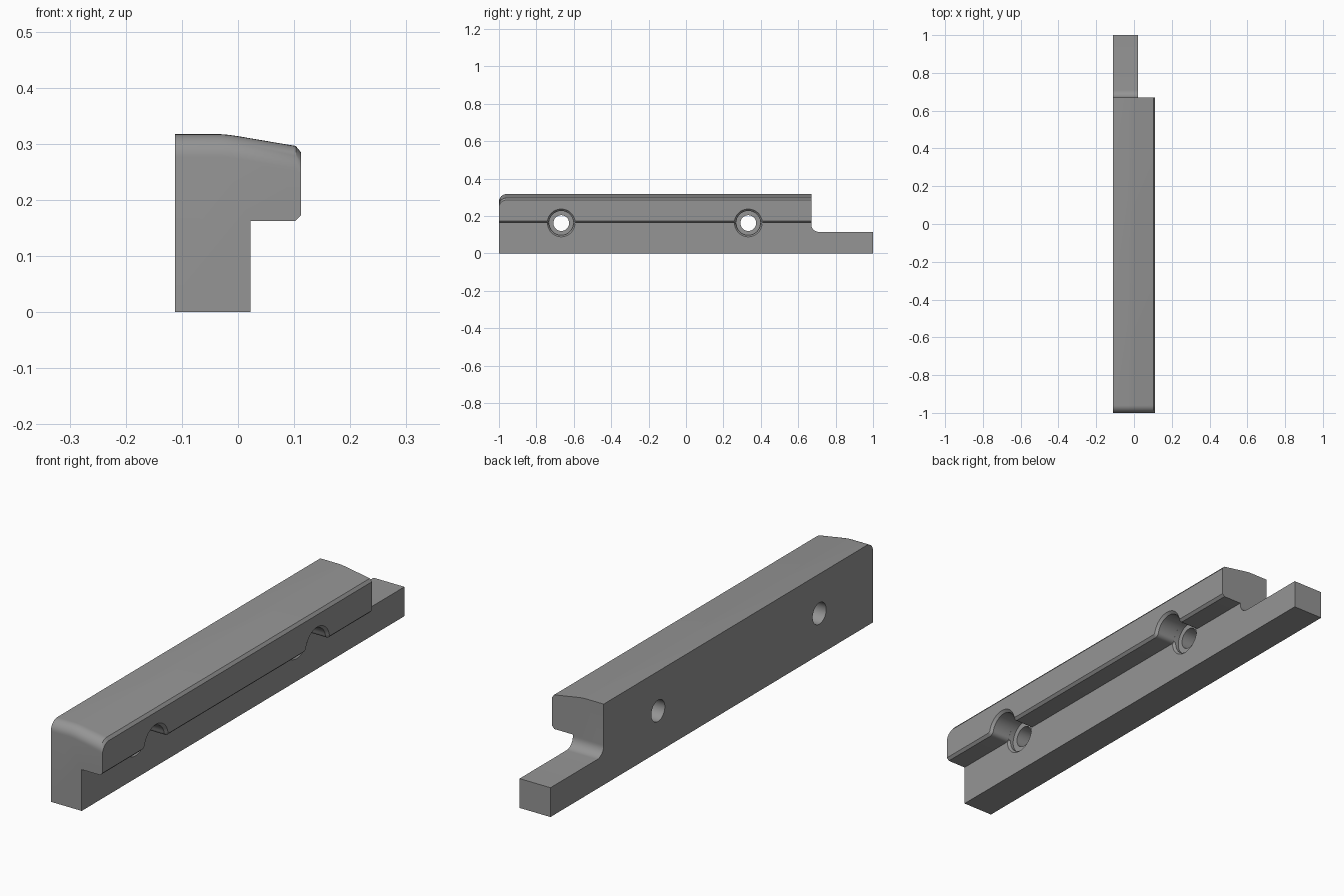
import bpy, bmesh
from math import sin, cos, pi, asin, sqrt

if "Cube" in bpy.data.objects:
    bpy.data.objects.remove(bpy.data.objects["Cube"])

HOLES = (-0.667, 0.333)   # bolt positions along y
ZC = 0.162                # underside of the lip and hole centre height
LEG = 0.022               # outer face of the lower leg

grey = bpy.data.materials.new("mid grey")
grey.diffuse_color = (0.30, 0.30, 0.30, 1)
grey.use_nodes = True
grey.node_tree.nodes["Principled BSDF"].inputs["Base Color"].default_value = grey.diffuse_color


def loft(name, rings):
    """Closed solid through rings that share one point count."""
    bm = bmesh.new()
    vs = [[bm.verts.new(p) for p in r] for r in rings]
    n = len(vs[0])
    for a, b in zip(vs, vs[1:]):
        for i in range(n):
            j = (i + 1) % n
            bm.faces.new((a[i], a[j], b[j], b[i]))
    bm.faces.new(vs[0][::-1])
    bm.faces.new(vs[-1])
    bmesh.ops.recalc_face_normals(bm, faces=bm.faces)
    me = bpy.data.meshes.new(name)
    bm.to_mesh(me)
    bm.free()
    ob = bpy.data.objects.new(name, me)
    me.materials.append(grey)
    bpy.context.collection.objects.link(ob)
    return ob


# Clamp bar: sloped top, rounded over at the front end
top = [(0.112, 0.285), (0.103, 0.296), (0.0, 0.3135), (-0.015, 0.3157),
       (-0.03, 0.317), (-0.112, 0.317)]
R = 0.04
rows = [(-1 + R * (1 - cos(a)), R * (1 - sin(a)))
        for a in [i * pi / 16 for i in range(9)]] + [(1, 0)]
bar = loft("clamp_bar", [
    [(-0.112, y, 0), (0.112, y, 0)] + [(x, y, z - d) for x, z in top]
    for y, d in rows])


# Space under the lip, with flared arches at the bolts and a chamfered edge
def underside(x, off):
    pts = [(x, -1.2, -0.1), (x, -1.2, ZC + off)]
    r, f = 0.065, 0.02
    dy = sqrt((r + f) ** 2 - f ** 2)
    t = asin(f / (r + f))
    for c in HOLES:
        for s in (-1, 1):
            flare = [(x, c + s * (dy - (f - off) * sin(a)),
                      ZC + f - (f - off) * cos(a))
                     for a in [(pi / 2 - t) * i / 8 for i in range(9)]]
            if s < 0:
                pts += flare
                n = 28
                for i in range(1, n):
                    a = pi - t - (pi - 2 * t) * i / n
                    pts.append((x, c + (r + off) * cos(a),
                                ZC + (r + off) * sin(a)))
            else:
                pts += flare[::-1]
    return pts + [(x, 1.2, ZC + off), (x, 1.2, -0.1)]


lip_cut = loft("lip_cutter", [underside(LEG, 0), underside(0.102, 0),
                              underside(0.117, 0.015)])

# Step down to the tail, with a filleted inner corner
F = 0.04
step = [(0.67, 0.5)] + [(0.67 + F * (1 - cos(a)), 0.115 + F * (1 - sin(a)))
                        for a in [i * pi / 20 for i in range(11)]]
step += [(1.1, 0.115), (1.1, 0.5)]
cutters = [lip_cut, loft("tail_cutter", [[(x, y, z) for y, z in step]
                                         for x in (-0.2, 0.2)])]


# Bolt holes: through hole, counterbore, chamfered rim on the lower half
def circle(x, c, up, low):
    ring = []
    for i in range(48):
        a = 2 * pi * (i + 0.5) / 48
        r = up if sin(a) > 0 else low
        ring.append((x, c + r * cos(a), ZC + r * sin(a)))
    return ring


for c in HOLES:
    cutters.append(loft("bolt_cutter", [
        circle(-0.2, c, 0.042, 0.042), circle(0.0, c, 0.042, 0.042),
        circle(0.0001, c, 0.0648, 0.065), circle(0.013, c, 0.0648, 0.065),
        circle(0.03, c, 0.0648, 0.081)]))

for cutter in cutters:
    m = bar.modifiers.new(cutter.name, 'BOOLEAN')
    m.operation = 'DIFFERENCE'
    m.solver = 'EXACT'
    m.object = cutter
    cutter.hide_render = True

# Bake the cuts, drop the cutters, shade
bpy.context.view_layer.update()
deps = bpy.context.evaluated_depsgraph_get()
done = bpy.data.meshes.new_from_object(bar.evaluated_get(deps))
bar.modifiers.clear()
bar.data = done
for cutter in cutters:
    bpy.data.objects.remove(cutter)
bpy.context.view_layer.objects.active = bar
bar.select_set(True)
bpy.ops.object.shade_smooth_by_angle(angle=pi / 6)
